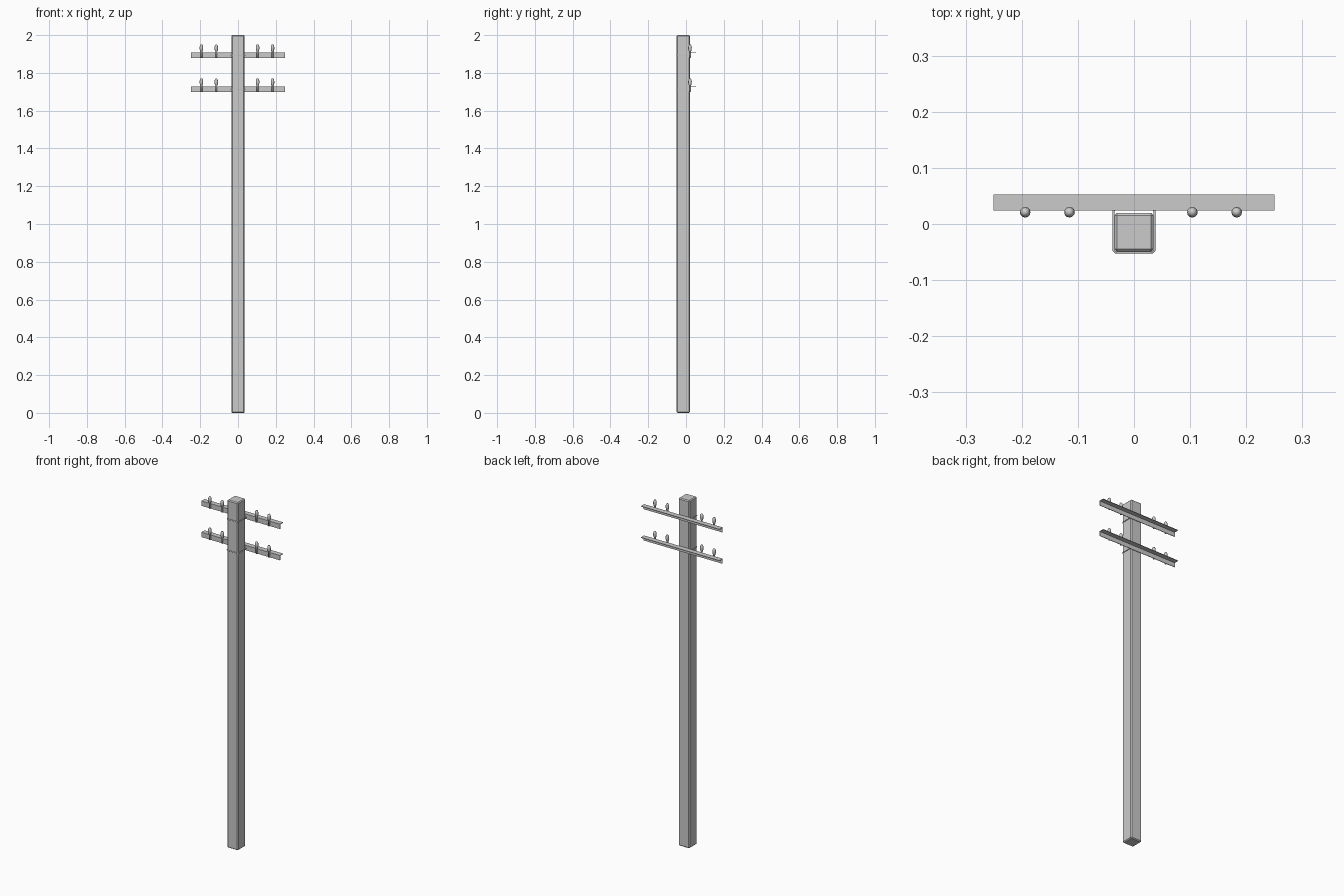
import bpy, bmesh, math
from mathutils import Matrix, Vector

if "Cube" in bpy.data.objects:
    bpy.data.objects.remove(bpy.data.objects["Cube"])


def add_object(name, bm, smooth=False):
    bmesh.ops.recalc_face_normals(bm, faces=bm.faces)
    for f in bm.faces:
        f.smooth = smooth
    me = bpy.data.meshes.new(name)
    bm.to_mesh(me)
    bm.free()
    ob = bpy.data.objects.new(name, me)
    bpy.context.collection.objects.link(ob)
    return ob


def box(name, lo, hi):
    bm = bmesh.new()
    lo, hi = Vector(lo), Vector(hi)
    m = Matrix.Translation((lo + hi) / 2) @ Matrix.Diagonal((*(hi - lo), 1))
    bmesh.ops.create_cube(bm, size=1, matrix=m)
    return add_object(name, bm)


def extrude_x(name, profile, x0, x1):
    bm = bmesh.new()
    face = bm.faces.new([bm.verts.new((x0, y, z)) for y, z in profile])
    out = bmesh.ops.extrude_face_region(bm, geom=[face])
    verts = [g for g in out["geom"] if isinstance(g, bmesh.types.BMVert)]
    bmesh.ops.translate(bm, verts=verts, vec=(x1 - x0, 0, 0))
    return add_object(name, bm)


def lathe(name, profile, loc, sides=12):
    bm = bmesh.new()
    verts = [bm.verts.new((r, 0, z)) for r, z in profile]
    edges = [bm.edges.new(p) for p in zip(verts, verts[1:])]
    bmesh.ops.spin(bm, geom=verts + edges, cent=(0, 0, 0), axis=(0, 0, 1),
                   angle=math.tau, steps=sides)
    bmesh.ops.remove_doubles(bm, verts=bm.verts, dist=1e-5)
    ob = add_object(name, bm, smooth=True)
    ob.location = loc
    return ob


def rod(name, points, radius):
    cu = bpy.data.curves.new(name, 'CURVE')
    cu.dimensions = '3D'
    cu.bevel_depth = radius
    cu.bevel_resolution = 1
    cu.use_fill_caps = True
    sp = cu.splines.new('POLY')
    sp.points.add(len(points) - 1)
    for p, co in zip(sp.points, points):
        p.co = (*co, 1)
    ob = bpy.data.objects.new(name, cu)
    bpy.context.collection.objects.link(ob)


# square pole with chamfered edges
pole = box("pole", (-0.035, -0.05, 0), (0.035, 0.02, 2))
bevel = pole.modifiers.new("chamfer", 'BEVEL')
bevel.width = 0.005
bevel.segments = 1

# pin and insulator bulb outline, measured from the top of the arm
insulator = [(0, -0.027), (0.005, -0.027), (0.005, 0.004), (0.007, 0.008),
             (0.009, 0.017), (0.0095, 0.026), (0.008, 0.035),
             (0.005, 0.041), (0, 0.042)]

for level, top in (("upper", 1.908), ("lower", 1.728)):
    # angle-iron cross arm: hanging flange and top flange
    y0, y1, t, h = 0.024, 0.053, 0.003, 0.028
    extrude_x(level + "_cross_arm",
              [(y0, top), (y0, top - h), (y0 + t, top - h),
               (y0 + t, top - t), (y1, top - t), (y1, top)], -0.25, 0.25)

    # U-bolt wrapped round the pole
    z, x, r, yf = top - 0.017, 0.0365, 0.0022, -0.0508
    rod(level + "_u_bolt",
        [(-x, 0.026, z), (-x, yf + 0.004, z), (-x + 0.004, yf, z),
         (x - 0.004, yf, z), (x, yf + 0.004, z), (x, 0.026, z)], r)

    # insulators along the front of the arm
    for i, px in enumerate((-0.194, -0.115, 0.104, 0.183)):
        ob = lathe(f"{level}_insulator_{i + 1}", insulator, (px, 0.021, top))
